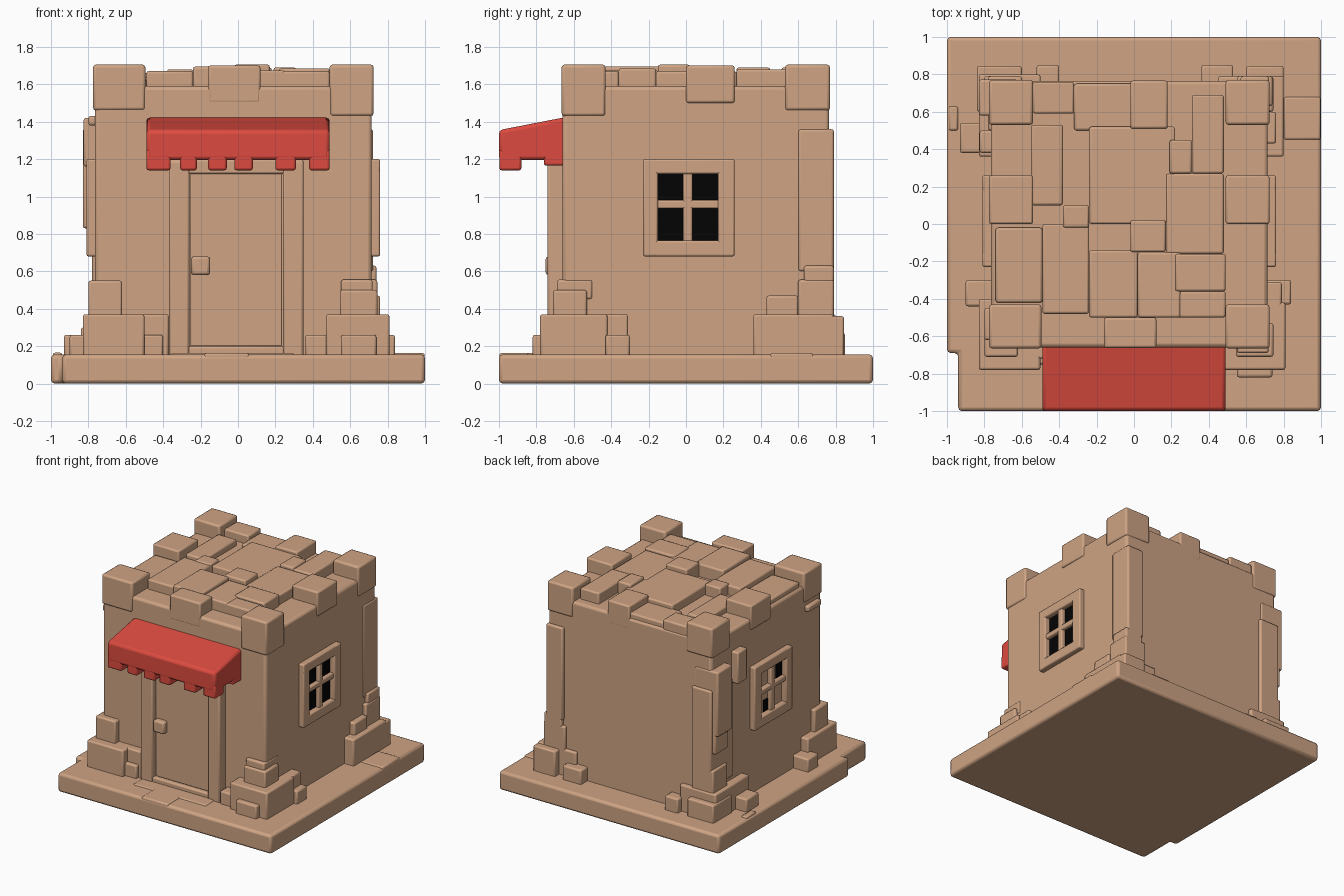
import bpy, bmesh, math
from mathutils import Vector


def material(name, rgb):
    m = bpy.data.materials.new(name)
    m.diffuse_color = (*rgb, 1)
    return m


CLAY = material("clay", (0.62, 0.37, 0.23))
RED = material("red_cloth", (0.72, 0.07, 0.05))
BLACK = material("dark_opening", (0.001, 0.001, 0.001))


def finish(name, bm, mat, bevel):
    bmesh.ops.recalc_face_normals(bm, faces=bm.faces)
    mesh = bpy.data.meshes.new(name)
    bm.to_mesh(mesh)
    bm.free()
    mesh.materials.append(mat)
    ob = bpy.data.objects.new(name, mesh)
    bpy.context.collection.objects.link(ob)
    if bevel:
        mod = ob.modifiers.new("soft_edges", 'BEVEL')
        mod.width = bevel
        mod.segments = 2
    bpy.ops.object.select_all(action='DESELECT')
    ob.select_set(True)
    bpy.context.view_layer.objects.active = ob
    bpy.ops.object.shade_smooth_by_angle(angle=math.radians(35))
    return ob


def blocks(name, boxes, mat=CLAY, bevel=0.012):
    """Each box is (x0, x1, y0, y1, z0, z1)."""
    bm = bmesh.new()
    for x0, x1, y0, y1, z0, z1 in boxes:
        vs = bmesh.ops.create_cube(bm, size=1)["verts"]
        for v in vs:
            v.co = Vector(((x0 + x1) / 2 + v.co.x * (x1 - x0),
                           (y0 + y1) / 2 + v.co.y * (y1 - y0),
                           (z0 + z1) / 2 + v.co.z * (z1 - z0)))
    return finish(name, bm, mat, bevel)


def prism(name, points, direction, mat, bevel):
    bm = bmesh.new()
    face = bm.faces.new([bm.verts.new(p) for p in points])
    ext = bmesh.ops.extrude_face_region(bm, geom=[face])
    bmesh.ops.translate(bm, vec=direction,
                        verts=[g for g in ext["geom"] if isinstance(g, bmesh.types.BMVert)])
    return finish(name, bm, mat, bevel)


# Ground slab with a chipped front left corner
prism("ground_slab", [(-.94, -1, 0), (1, -1, 0), (1, 1, 0), (-1, 1, 0), (-1, -.69, 0), (-.94, -.69, 0)],
      (0, 0, .155), CLAY, 0.02)
blocks("ground_stones", [(-.18, .06, -.998, -.66, .09, .163), (-.36, .3, -.85, -.66, .14, .163),
                         (.8, .998, .45, .68, .06, .163), (-.99, -.94, .5, .63, .1, .165)])

# House body
blocks("walls", [(-.765, .715, -.66, .765, .1, 1.59)], bevel=0.02)

# Crenellated parapet: corners, then middle blocks
L, R, F, B = (-.775, -.54), (.49, .725), (-.665, -.43), (.53, .77)
blocks("corner_merlons", [(-.775, -.495, *F, 1.46, 1.705), (*R, *F, 1.43, 1.705),
                          (*L, *B, 1.46, 1.705), (*R, *B, 1.46, 1.705)], bevel=0.015)
blocks("middle_merlons", [(*L, 0, .26, 1.5, 1.70), (*R, 0, .26, 1.5, 1.70),
                          (-.16, .12, -.662, -.5, 1.5, 1.70), (-.02, .18, .51, .766, 1.5, 1.69)])

# Uneven slabs on the roof: x0, x1, y0, y1, top
slabs = [(-.49, -.24, -.48, 0, 1.67), (-.24, .02, -.5, -.14, 1.695), (-.02, .17, -.15, .02, 1.705),
         (.22, .49, -.36, -.16, 1.685), (.12, .49, -.5, -.36, 1.67), (-.55, -.38, .1, .53, 1.64),
         (-.38, -.24, -.02, .1, 1.68), (-.24, .22, 0, .52, 1.665), (.19, .31, .27, .45, 1.69),
         (.31, .48, .27, .69, 1.68), (-.54, -.32, .59, .76, 1.66), (.02, .25, -.5, -.15, 1.675),
         (-.74, -.49, -.42, -.02, 1.63), (.17, .48, -.16, .27, 1.67), (-.32, 0, .5, .75, 1.63)]
blocks("roof_slabs", [(a, b, c, d, 1.5, t) for a, b, c, d, t in slabs])

# Stone piles at the four foot corners
blocks("front_right_stones", [(.47, .81, -.78, -.42, .14, .37), (.545, .745, -.71, -.53, .3, .5),
                              (.55, .72, -.69, -.5, .45, .555), (.65, .84, -.43, -.3, .14, .26),
                              (.36, .5, -.75, -.6, .14, .26), (.55, .74, -.82, -.7, .14, .26),
                              (.66, .79, -.45, -.31, .2, .37)])
blocks("front_left_stones", [(-.83, -.5, -.78, -.4, .14, .37), (-.8, -.62, -.71, -.53, .3, .55),
                             (-.9, -.75, -.44, -.3, .14, .26), (-.52, -.4, -.75, -.6, .14, .26),
                             (-.53, -.37, -.72, -.6, .14, .37)])
blocks("back_right_stones", [(.45, .8, .36, .79, .14, .37), (.6, .8, .6, .845, .14, .36),
                             (.6, .76, .43, .6, .3, .47), (.55, .745, .6, .79, .3, .555),
                             (.58, .74, .63, .79, .5, .63), (.36, .53, .7, .85, .14, .27)])
blocks("back_left_stones", [(-.83, -.5, .36, .8, .14, .37), (-.84, -.6, .6, .845, .14, .3),
                            (-.93, -.75, .38, .54, .14, .26), (-.8, -.6, .6, .79, .3, .55),
                            (-.52, -.4, .7, .85, .14, .27)])

# Raised strips of stone up the corners
blocks("corner_strips", [(-.78, -.6, .5, .79, .4, 1.2), (.57, .722, .6, .79, .6, 1.36),
                         (-.83, -.62, .58, .772, .83, 1.36), (-.825, -.7, .38, .5, 1.16, 1.42),
                         (-.8, -.7, -.62, -.45, 1.38, 1.43), (-.81, -.7, .6, .772, .68, .9)])

# Door with frame and handle
blocks("door_frame", [(-.37, -.26, -.74, -.6, .14, 1.19), (.24, .35, -.74, -.6, .14, 1.19),
                      (-.37, .35, -.735, -.6, 1.12, 1.2), (-.27, .25, -.735, -.6, .14, .2)])
blocks("door", [(-.255, .235, -.705, -.6, .2, 1.12)], bevel=0.006)
blocks("door_handle", [(-.25, -.15, -.75, -.69, .58, .68)], bevel=0.015)

# Windows on both sides: four frame rails and a cross
for name, side, wall in (("right", 1, .715), ("left", -1, .765)):
    def rail(y0, y1, z0, z1, out):
        xs = sorted((side * (wall - .03), side * (wall + out)))
        return (*xs, y0, y1, z0, z1)
    blocks(name + "_window_frame", [rail(-.23, -.15, .68, 1.2, .045), rail(.17, .26, .68, 1.2, .045),
                                    rail(-.23, .26, .68, .765, .045), rail(-.23, .26, 1.12, 1.2, .045)],
           bevel=0.01)
    blocks(name + "_window_cross", [rail(-.015, .035, .74, 1.14, .035), rail(-.16, .19, .935, .98, .035)],
           bevel=0.01)
blocks("right_window_panes", [(.712, .719, y, y + .15, z, z + .17)
                              for y in (-.15, .03) for z in (.765, .96)], BLACK, 0)
# Only slivers of the left window are dark
blocks("left_window_panes", [(-.769, -.762, -.15, -.07, .98, 1.12), (-.769, -.762, .03, .09, .765, .86)],
       BLACK, 0)

# Sloping awning with hanging teeth
prism("awning", [(-.49, -.64, 1.425), (-.49, -1, 1.355), (-.49, -1, 1.195), (-.49, -.64, 1.195)],
      (.98, 0, 0), RED, 0.02)
teeth = [(-.49, -.36), (-.31, -.22), (-.16, -.06), (-.02, .08), (.2, .31), (.38, .49)]
blocks("awning_teeth", [(a, b, -.998, -.88, 1.14, 1.25) for a, b in teeth]
       + [(a, b, -.76, -.64, 1.165, 1.25) for a, b in (teeth[0], teeth[-1])], RED)
